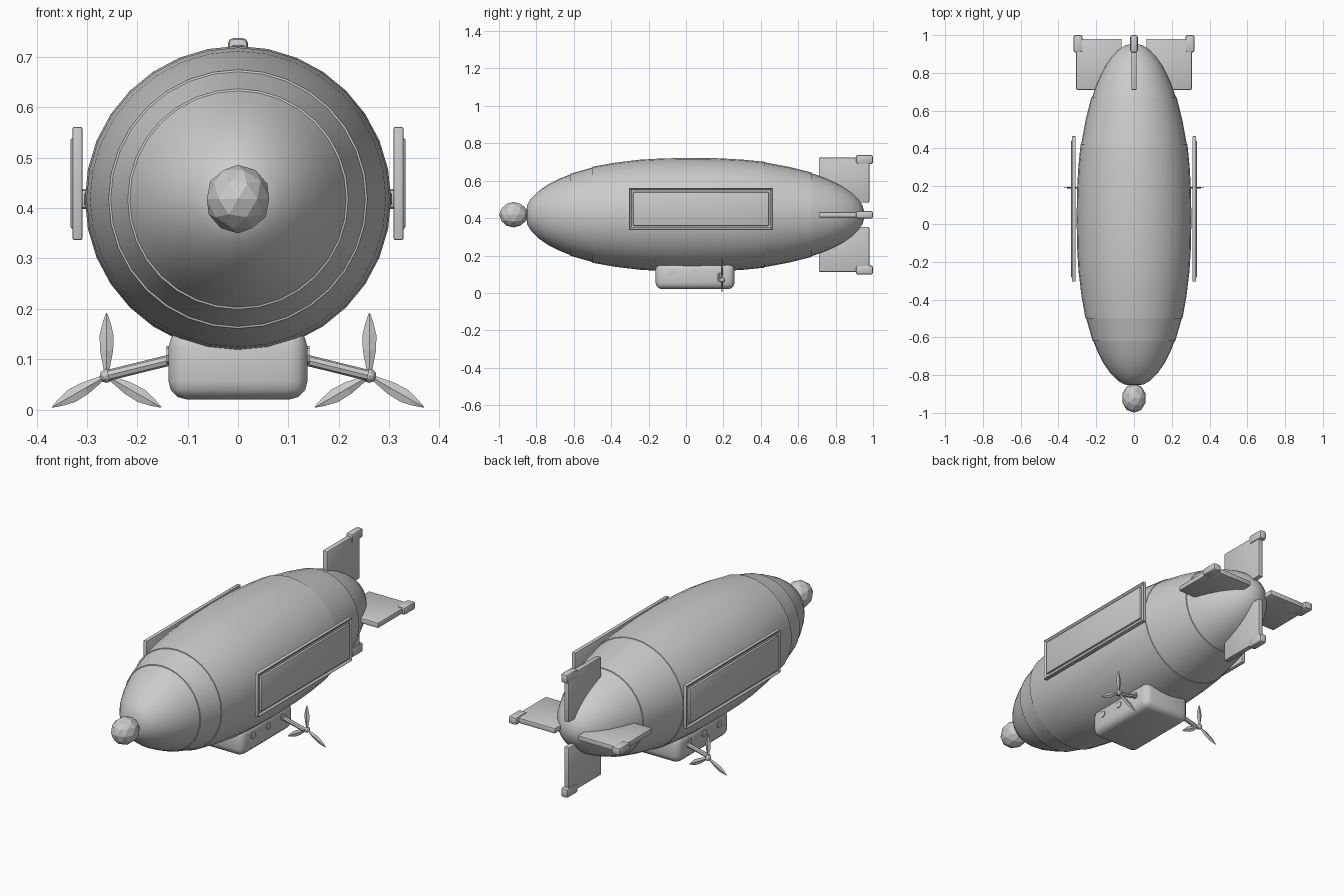
import bpy, bmesh, math
from mathutils import Vector, Matrix

cube = bpy.data.objects.get("Cube")
if cube:
    bpy.data.objects.remove(cube, do_unlink=True)

grey = bpy.data.materials.new("light grey")
grey.use_nodes = True
grey.diffuse_color = (0.6, 0.6, 0.6, 1)
grey.node_tree.nodes["Principled BSDF"].inputs["Base Color"].default_value = (0.6, 0.6, 0.6, 1)

AXIS_Z = 0.418  # height of the hull axis


def finish(name, bm, smooth=None):
    bmesh.ops.recalc_face_normals(bm, faces=bm.faces)
    mesh = bpy.data.meshes.new(name)
    bm.to_mesh(mesh)
    bm.free()
    mesh.materials.append(grey)
    obj = bpy.data.objects.new(name, mesh)
    bpy.context.collection.objects.link(obj)
    if smooth:
        bpy.ops.object.select_all(action='DESELECT')
        obj.select_set(True)
        bpy.context.view_layer.objects.active = obj
        bpy.ops.object.shade_smooth_by_angle(angle=math.radians(smooth))
    return obj


def box(name, low, high, bevel=0.0, segments=2):
    low, high = Vector(low), Vector(high)
    bm = bmesh.new()
    bmesh.ops.create_cube(bm, size=1)
    for v in bm.verts:
        v.co = (low + high) / 2 + v.co * (high - low)
    if bevel:
        bmesh.ops.bevel(bm, geom=bm.edges[:], offset=bevel, segments=segments,
                        profile=0.5, affect='EDGES')
    return finish(name, bm, 35)


def ball(name, centre, size):
    bm = bmesh.new()
    bmesh.ops.create_icosphere(bm, subdivisions=2, radius=1)
    for v in bm.verts:
        v.co = Vector(centre) + v.co * Vector(size)
    return finish(name, bm)


def rod(name, start, end, radius, sides):
    start, end = Vector(start), Vector(end)
    bm = bmesh.new()
    turn = (end - start).to_track_quat('Z', 'Y').to_matrix().to_4x4()
    bmesh.ops.create_cone(bm, cap_ends=True, segments=sides, radius1=radius,
                          radius2=radius, depth=(end - start).length,
                          matrix=Matrix.Translation((start + end) / 2) @ turn)
    return finish(name, bm, 35)


# Hull: lathed along y, with small steps where the skin panels overlap
profile = [(-0.855, 0.0), (-0.85, 0.05), (-0.83, 0.085), (-0.79, 0.125), (-0.74, 0.16),
           (-0.68, 0.191), (-0.62, 0.215), (-0.619, 0.219), (-0.5, 0.253), (-0.499, 0.257),
           (-0.38, 0.278), (-0.25, 0.294), (-0.13, 0.301), (0.02, 0.304), (0.17, 0.302),
           (0.3, 0.295), (0.42, 0.283), (0.421, 0.28), (0.55, 0.256), (0.67, 0.226),
           (0.671, 0.222), (0.74, 0.198), (0.79, 0.176), (0.84, 0.15), (0.885, 0.118),
           (0.92, 0.085), (0.945, 0.048), (0.957, 0.0)]
bm = bmesh.new()
line = [bm.verts.new((0, y, AXIS_Z + r)) for y, r in profile]
edges = [bm.edges.new(pair) for pair in zip(line, line[1:])]
bmesh.ops.spin(bm, geom=line + edges, cent=(0, 0, AXIS_Z), axis=(0, 1, 0),
               angle=math.tau, steps=32, use_duplicate=False)
bmesh.ops.remove_doubles(bm, verts=bm.verts, dist=0.0005)
finish("hull", bm, 40)

ball("nose_ball", (0, -0.922, AXIS_Z), (0.065, 0.077, 0.068))

# Tail fins: one plate and one tip cap, turned around the hull axis
for i, side in enumerate(["top", "left", "bottom", "right"]):
    turn = (Matrix.Translation((0, 0, AXIS_Z))
            @ Matrix.Rotation(i * math.pi / 2, 4, 'Y'))
    fin = box(side + "_fin", (-0.014, 0.71, 0.065), (0.014, 0.98, 0.306), 0.006)
    cap = box(side + "_fin_cap", (-0.02, 0.908, 0.272), (0.02, 1.0, 0.32), 0.011)
    for part in (fin, cap):
        part.data.transform(turn)

# Gondola
box("gondola", (-0.138, -0.163, 0.02), (0.138, 0.26, 0.16), 0.036, 3)


def propeller(name, hub):
    bm = bmesh.new()
    # Each blade is a flattened spindle: (distance, half width, half thickness)
    rings = [(0.008, 0.005, 0.004), (0.05, 0.013, 0.005), (0.08, 0.014, 0.004),
             (0.105, 0.008, 0.003), (0.125, 0.001, 0.001)]
    for k in range(3):
        turn = Matrix.Translation(hub) @ Matrix.Rotation(k * math.tau / 3, 4, 'Y')
        loops = [[bm.verts.new(turn @ Vector((w * a, t * b, d)))
                  for a, b in ((1, 0), (0, 1), (-1, 0), (0, -1))] for d, w, t in rings]
        for low, high in zip(loops, loops[1:]):
            for j in range(4):
                n = (j + 1) % 4
                bm.faces.new((low[j], low[n], high[n], high[j]))
        bm.faces.new(loops[0])
        bm.faces.new(loops[-1])
    return finish(name, bm)


for sign, side in ((1, "left"), (-1, "right")):
    # Side display board: recessed frame holding a raised panel
    bm = bmesh.new()
    bmesh.ops.create_cube(bm, size=1)
    for v in bm.verts:
        v.co = Vector((sign * 0.319, 0.08, 0.449)) + v.co * Vector((0.02, 0.77, 0.225))
    outer = [f for f in bm.faces if f.calc_center_median().x * sign > 0.328]
    bmesh.ops.bevel(bm, geom=bm.edges[:], offset=0.004, segments=2, profile=0.5,
                    affect='EDGES')
    outer = [f for f in bm.faces if f.calc_center_median().x * sign > 0.3289]
    bmesh.ops.inset_region(bm, faces=outer, thickness=0.012)
    bmesh.ops.translate(bm, verts=list({v for f in outer for v in f.verts}),
                        vec=(-sign * 0.008, 0, 0))
    finish(side + "_board_frame", bm, 35)
    xs = sorted((sign * 0.318, sign * 0.333))
    box(side + "_board_panel", (xs[0], -0.283, 0.359), (xs[1], 0.443, 0.539), 0.005)

    # Portholes
    for n, y in enumerate((-0.075, 0.05, 0.17)):
        rod(f"{side}_porthole_{n + 1}", (sign * 0.13, y, 0.108),
            (sign * 0.142, y, 0.108), 0.018, 8)

    # Propeller and its strut
    hub = (sign * 0.261, 0.192, 0.067)
    rod(side + "_strut", (sign * 0.12, 0.18, 0.102), (sign * 0.258, 0.18, 0.068), 0.011, 8)
    ball(side + "_propeller_hub", hub, (0.014, 0.018, 0.014))
    propeller(side + "_propeller", hub)
